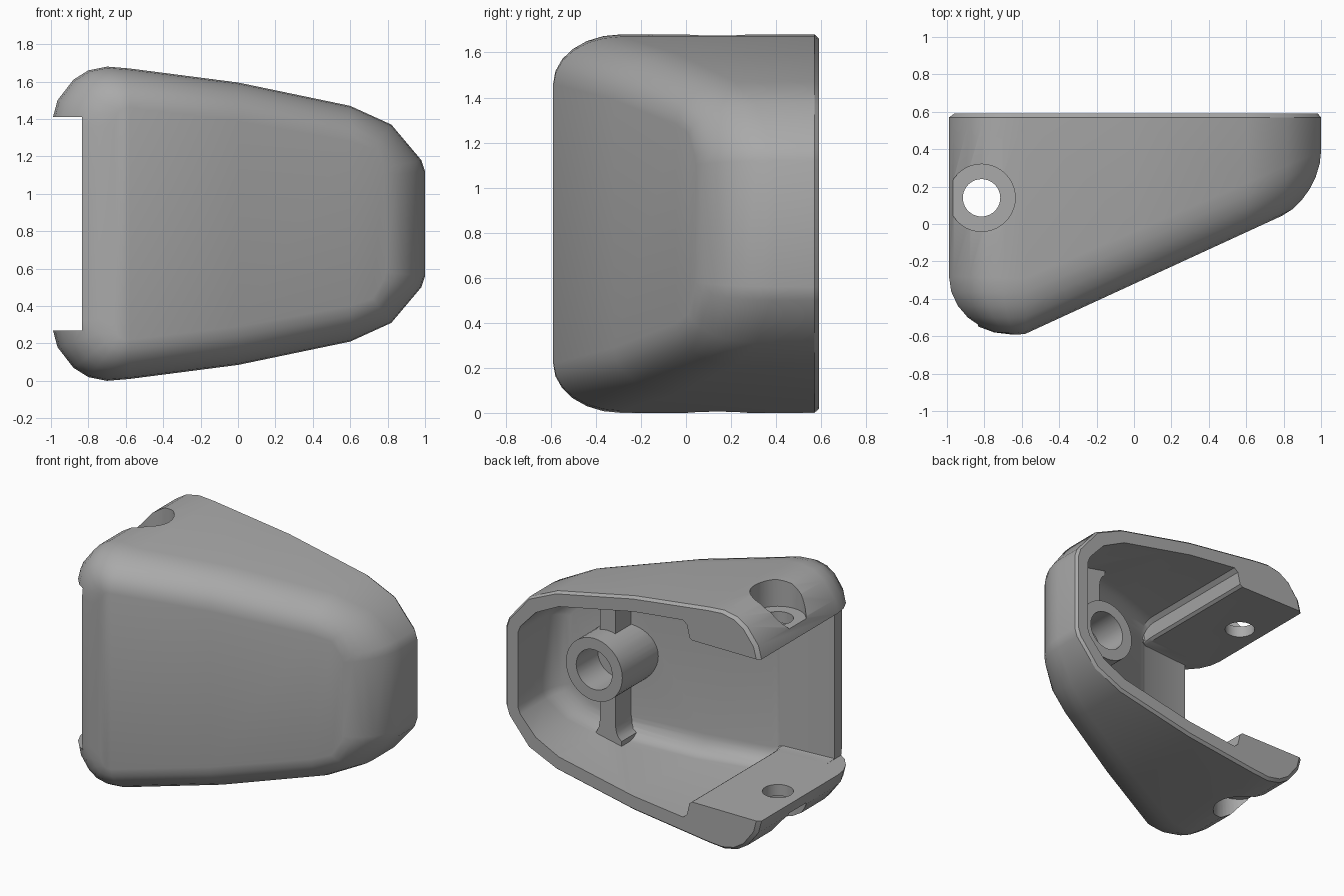
import bpy, bmesh, math
from mathutils import Matrix

if "Cube" in bpy.data.objects:
    bpy.data.objects.remove(bpy.data.objects["Cube"], do_unlink=True)

MID = 0.84  # height of the mirror plane
BACK = 0.59

grey = bpy.data.materials.new("plain grey")
grey.use_nodes = True
grey.diffuse_color = (0.4, 0.4, 0.4, 1)
grey.node_tree.nodes["Principled BSDF"].inputs["Base Color"].default_value = (0.4, 0.4, 0.4, 1)


def finish(name, bm):
    bmesh.ops.triangulate(bm, faces=[f for f in bm.faces if len(f.verts) == 4])
    bmesh.ops.recalc_face_normals(bm, faces=bm.faces)
    mesh = bpy.data.meshes.new(name)
    bm.to_mesh(mesh)
    bm.free()
    mesh.materials.append(grey)
    ob = bpy.data.objects.new(name, mesh)
    bpy.context.collection.objects.link(ob)
    return ob


def front_y(x):
    return max(-BACK, -0.32 + 0.46 * x)


def loft(name, rings):
    """Join rings of upper-half points, mirrored about the mid height."""
    bm = bmesh.new()
    loops = []
    for ring in rings:
        up = [bm.verts.new((x, y, MID + h)) for x, y, h in ring]
        low = [bm.verts.new((x, y, MID - h)) for x, y, h in ring]
        loops.append(up + low[::-1])
    n = len(loops[0])
    for a, b in zip(loops, loops[1:]):
        for i in range(n):
            j = (i + 1) % n
            bm.faces.new((a[i], a[j], b[j], b[i]))
    for loop in (loops[0], loops[-1]):
        for i in range(n // 2 - 1):
            bm.faces.new((loop[i], loop[i + 1], loop[n - 2 - i], loop[n - 1 - i]))
    return finish(name, bm)


def rounded_shell(name, outer, inner, shift, radius, back, lip, steps=6):
    """Slanted front blending through a rounded edge into straight sides."""
    rings = []
    for k in range(steps + 1):
        t = k / steps * math.pi / 2
        ring = []
        for (ox, oh), (ix, ih) in zip(outer, inner):
            x = ix + (ox - ix) * math.sin(t)
            h = ih + (oh - ih) * math.sin(t)
            ring.append((x, front_y(x) + shift + radius(x) * (1 - math.cos(t)), h))
        rings.append(ring)
    rings.append([(x, back - lip, h) for x, h in outer])
    if lip:
        rings.append([(ox + (ix - ox) * lip * 4, back, oh + (ih - oh) * lip * 4)
                      for (ox, oh), (ix, ih) in zip(outer, inner)])
    return loft(name, rings)


def cylinder(name, radius, center, depth, along_y=False):
    bm = bmesh.new()
    m = Matrix.Translation(center)
    if along_y:
        m = m @ Matrix.Rotation(math.pi / 2, 4, "X")
    bmesh.ops.create_cone(bm, cap_ends=True, segments=40, radius1=radius,
                          radius2=radius, depth=depth, matrix=m)
    return finish(name, bm)


def box(name, lo, hi):
    bm = bmesh.new()
    bmesh.ops.create_cube(bm, size=1)
    for v in bm.verts:
        v.co = [lo[i] if v.co[i] < 0 else hi[i] for i in range(3)]
    return finish(name, bm)


def cut(target, tool):
    mod = target.modifiers.new("cut", "BOOLEAN")
    mod.operation = "DIFFERENCE"
    mod.solver = "EXACT"
    mod.object = tool
    bpy.context.view_layer.objects.active = target
    bpy.ops.object.modifier_apply(modifier=mod.name)
    bpy.data.objects.remove(tool, do_unlink=True)


# Outer housing
outer = [(-1, .53), (-.965, .66), (-.88, .77), (-.8, .82), (-.7, .84), (-.58, .83),
         (0, .755), (.6, .63), (.82, .53), (.98, .34), (1, .28)]
inner = [(-.66, .5), (-.655, .56), (-.645, .59), (-.63, .61), (-.61, .62), (-.58, .62),
         (0, .55), (.6, .44), (.72, .4), (.78, .3), (.79, .26)]
housing = rounded_shell("housing", outer, inner, 0, lambda x: .28 - .03 * x, BACK, .02)

# Hollow, narrowed by the thick pads on the open side
hollow_out = [(-1.2, .57), (-.46, .57), (-.44, .585), (-.42, .67), (-.39, .695),
              (0, .65), (.58, .53), (.76, .44), (.88, .31), (.9, .26)]
hollow_in = [(-1.2, .565), (-.46, .565), (-.44, .568), (-.42, .572), (-.39, .575),
             (0, .52), (.54, .42), (.68, .36), (.78, .27), (.8, .24)]
hollow = rounded_shell("hollow", hollow_out, hollow_in, .1, lambda x: .12, .8, 0)

# Rib and boss stay standing inside the hollow
bm = bmesh.new()
half = [(.11, .7), (.11, .535), (.085, .515), (.07, .485), (.06, .43)]
side = half + [(w, -h) for w, h in half[::-1]]
loop = side + [(-w, h) for w, h in side[::-1]]
face = bm.faces.new([bm.verts.new((.5 + w, -.25, MID + h)) for w, h in loop])
ext = bmesh.ops.extrude_face_region(bm, geom=[face])
for v in ext["geom"]:
    if isinstance(v, bmesh.types.BMVert):
        v.co.y = .16
rib = finish("rib", bm)
cut(hollow, rib)
cut(hollow, cylinder("boss", .22, (.5, .03, MID), .56, True))
cut(housing, hollow)

# Blind hole in the boss and the opening on the side
cut(housing, cylinder("boss_hole", .14, (.5, .37, MID), .6, True))
cut(housing, box("side_opening", (-1.3, -1, MID - .57), (-.835, 1, MID + .57)))

# Counterbored pin holes in both pads
for s in (-1, 1):
    cut(housing, cylinder("counterbore", .18, (-.815, .14, MID + s * .95), .6))
cut(housing, cylinder("pin_hole", .1, (-.815, .14, MID), 2.4))

bpy.ops.object.select_all(action="DESELECT")
housing.select_set(True)
bpy.context.view_layer.objects.active = housing
bpy.ops.object.shade_smooth_by_angle(angle=math.radians(30))
